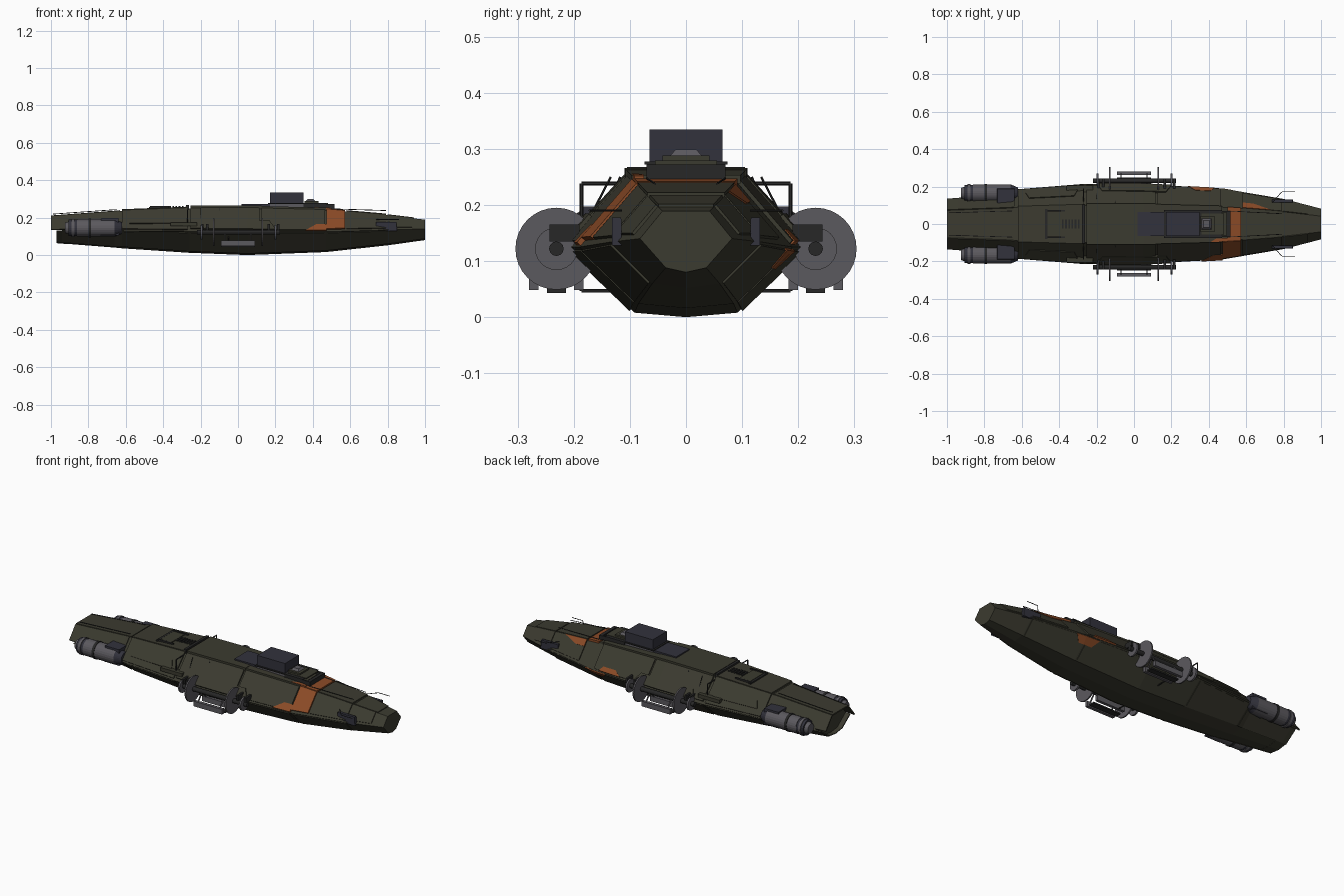
import bpy, bmesh, math
from mathutils import Vector, Matrix

if "Cube" in bpy.data.objects:
    bpy.data.objects.remove(bpy.data.objects["Cube"])

def material(name, c):
    m = bpy.data.materials.new(name)
    m.diffuse_color = (*c, 1)
    m.use_nodes = True
    m.node_tree.nodes["Principled BSDF"].inputs["Base Color"].default_value = m.diffuse_color
    return m

OLIVE = material("olive_hull", (0.044, 0.043, 0.029))
ORANGE = material("burnt_orange", (0.26, 0.07, 0.02))
GREY = material("mid_grey", (0.105, 0.10, 0.112))
NAVY = material("slate_navy", (0.032, 0.032, 0.045))
DARK = material("dark_trim", (0.02, 0.02, 0.02))

def finish(bm, name, mat):
    bmesh.ops.recalc_face_normals(bm, faces=bm.faces)
    me = bpy.data.meshes.new(name)
    bm.to_mesh(me)
    bm.free()
    me.materials.append(mat)
    ob = bpy.data.objects.new(name, me)
    bpy.context.collection.objects.link(ob)
    return ob

def box(name, x, y, z, mat, mirror=False, taper=1.0):
    """Box from ranges; taper shrinks the top; mirror copies it to -y."""
    bm = bmesh.new()
    for s in ((1, -1) if mirror else (1,)):
        vs = bmesh.ops.create_cube(bm, size=1)["verts"]
        for v in vs:
            k = taper if v.co.z > 0 else 1
            v.co = Vector(((x[0] + x[1]) / 2 + v.co.x * (x[1] - x[0]) * k,
                           s * ((y[0] + y[1]) / 2 + v.co.y * (y[1] - y[0]) * k),
                           (z[0] + z[1]) / 2 + v.co.z * (z[1] - z[0])))
    return finish(bm, name, mat)

def tube(bm, a, b, r1, r2, n):
    a, b = Vector(a), Vector(b)
    d = b - a
    rot = d.to_track_quat('Z', 'Y').to_matrix().to_4x4()
    bmesh.ops.create_cone(bm, cap_ends=True, segments=n, radius1=r1, radius2=r2,
                          depth=d.length, matrix=Matrix.Translation((a + b) / 2) @ rot)

def xcyl(name, x0, x1, y, z, r, mat, r2=None, n=24):
    """Mirrored pair of cylinders along x."""
    bm = bmesh.new()
    for s in (1, -1):
        tube(bm, (x0, s * y, z), (x1, s * y, z), r, r if r2 is None else r2, n)
    return finish(bm, name, mat)

def rods(name, paths, r=0.0025, mat=DARK):
    """Mirrored pairs of thin rods along point paths."""
    bm = bmesh.new()
    for p in paths:
        for s in (1, -1):
            q = [(a, s * b, c) for a, b, c in p]
            for i in range(len(q) - 1):
                tube(bm, q[i], q[i + 1], r, r, 6)
    return finish(bm, name, mat)

# Hull stations: x, chine width, chine z, deck width, deck z, bilge width, keel z
ST = [(-0.94, .140, .130, .075, .211, .060, .062),
      (-0.66, .163, .130, .085, .232, .075, .040),
      (-0.62, .186, .130, .090, .236, .080, .036),
      (-0.26, .215, .127, .100, .250, .090, .012),
      (0.05, .213, .125, .100, .252, .092, .000),
      (0.47, .190, .125, .090, .241, .085, .016),
      (0.80, .134, .134, .065, .213, .060, .052),
      (1.00, .082, .140, .042, .189, .036, .080)]

def profile(x):
    i = max(0, min(len(ST) - 2, sum(s[0] <= x for s in ST) - 1))
    a, b = ST[i], ST[i + 1]
    u = (x - a[0]) / (b[0] - a[0])
    w, zc, tw, zt, bw, zb = [p + (q - p) * u for p, q in zip(a[1:], b[1:])]
    return [Vector(p) for p in ((0, zb), (bw, zb + .008), (w, zc), (tw, zt), (0, zt))]

# Core hull loft
bm = bmesh.new()
rings = []
for s in ST:
    p = profile(s[0])
    pts = p + [Vector((-q.x, q.y)) for q in p[3:0:-1]]
    rings.append([bm.verts.new((s[0], q.x, q.y)) for q in pts])
for a, b in zip(rings, rings[1:]):
    for j in range(len(a)):
        k = (j + 1) % len(a)
        bm.faces.new((a[j], a[k], b[k], b[j]))
bm.faces.new(rings[0])
bm.faces.new(rings[-1])
finish(bm, "hull", OLIVE)

def panel(name, seg, x0, x1, t0, t1, mat=OLIVE, h=.007, skew=(0, 0), sides=(1, -1)):
    """Thin plate laid on hull strip seg (0 keel, 1 lower, 2 upper, 3 deck)."""
    xs = [x0] + [s[0] for s in ST if x0 + .01 < s[0] < x1 - .01] + [x1]
    bm = bmesh.new()
    for sd in sides:
        prev = first = None
        for x in xs:
            u = (x - x0) / (x1 - x0)
            ring = []
            for t, off in ((t0, -.003), (t0, h), (t1, h), (t1, -.003)):
                xx = x + (skew[0] + (skew[1] - skew[0]) * u if t == t1 else 0)
                p = profile(xx)
                d = (p[seg + 1] - p[seg]).normalized()
                q = p[seg].lerp(p[seg + 1], t) + Vector((d.y, -d.x)) * off
                ring.append(bm.verts.new((xx, sd * q.x, q.y)))
            if prev:
                for j in range(4):
                    k = (j + 1) % 4
                    bm.faces.new((prev[j], prev[k], ring[k], ring[j]))
            first = first or ring
            prev = ring
        bm.faces.new(first)
        bm.faces.new(prev)
    return finish(bm, name, mat)

# Armour plates: strip, x range, t range, height
for i, (seg, a, b, t0, t1, h) in enumerate((
        (2, -1, -.64, .06, 1, .005), (2, -.62, -.27, .06, 1, .007), (2, -.255, .115, .1, 1, .009),
        (2, .125, .465, .06, 1, .007), (2, .58, .79, .1, 1, .006), (2, .80, .93, .15, 1, .005),
        (3, -1, -.63, 0, 1, .005), (3, -.62, -.27, -.06, 1, .009), (3, -.255, .125, -.1, 1, .014),
        (3, .125, .47, -.08, 1, .012), (3, .58, .79, -.05, 1, .008), (3, .80, .94, 0, 1, .005),
        (1, -.97, -.63, 0, .97, .004), (1, -.61, -.27, .05, .95, .004), (1, -.25, .46, .05, .95, .004),
        (1, .48, .79, .05, .95, .004), (0, -.97, -.9, 0, 1, .001))):
    panel("armour_plate_%d" % i, seg, a, b, t0, t1, OLIVE, h)
# Stepped side blisters amidships
panel("side_blister", 2, -.2, .2, .05, .4, OLIVE, .014, (.03, -.03))
panel("side_strake", 2, -.58, -.3, .3, .6, OLIVE, .012, (.02, -.02))

# Orange markings
panel("orange_side_band", 2, .472, .572, .1, 1, ORANGE, .009, (.0, 0), (-1,))
panel("orange_deck_band", 3, .50, .572, -.05, 1, ORANGE, .009)
panel("orange_low_patch_near", 2, .36, .472, .02, .3, ORANGE, .009, (.06, 0), (-1,))
panel("orange_low_patch_far", 2, .29, .43, .04, .22, ORANGE, .009, (.04, -.02), (1,))
panel("orange_shoulder_wedge", 2, .58, .64, .7, 1, ORANGE, .009, (0, .09), (1,))
panel("orange_deck_patch", 3, .41, .50, -.05, .15, ORANGE, .0135, (.03, 0), (-1,))
panel("orange_belly_patch", 1, .42, .5, .65, .97, ORANGE, .006, (-.03, .03), (1,))

# Bridge and forward deck
box("bridge_base", (.17, .37), (-.065, .065), (.24, .274), GREY)
box("bridge_rear_deck", (.02, .17), (-.063, .063), (.24, .273), NAVY)
box("bridge_plate", (.16, .47), (-.074, .074), (.272, .277), DARK)
box("bridge_block", (.17, .35), (-.065, .065), (.277, .334), NAVY)
box("fore_deck", (.36, .48), (-.055, .055), (.272, .279), OLIVE)
box("fore_deck_rail", (.35, .51), (.062, .070), (.25, .272), DARK, True)
box("fore_crossbar", (.495, .515), (-.07, .07), (.245, .272), DARK)
box("turret_base", (.355, .43), (-.042, .042), (.277, .288), OLIVE)
box("turret", (.36, .415), (-.03, .03), (.286, .299), GREY, taper=.6)

# Rear deck vents and frame
for i in range(6):
    box("vent_slat_%d" % i, (-.385 + i * .017, -.376 + i * .017), (-.025, .025), (.24, .262), DARK)
box("rear_deck_bar", (-.475, -.462), (-.08, .08), (.24, .258), DARK)
box("rear_deck_rail", (-.47, -.37), (.066, .074), (.24, .262), DARK, True)
box("rear_hatch", (-.46, -.39), (-.06, .06), (.24, .259), OLIVE)
box("mid_frame", (-.277, -.262), (-.105, .105), (.235, .268), DARK)

# Engine nacelles
xcyl("nacelle_body", -.86, -.66, .165, .145, .047, GREY)
xcyl("nacelle_band", -.80, -.785, .165, .145, .050, DARK)
xcyl("nacelle_rear_ring", -.905, -.86, .165, .145, .044, NAVY)
xcyl("nacelle_collar", -.89, -.875, .165, .145, .049, GREY)
xcyl("nacelle_nozzle", -.925, -.90, .165, .145, .028, GREY, .036)
xcyl("nacelle_intake", -.66, -.62, .165, .145, .047, NAVY, .03)
box("nacelle_bracket", (-.735, -.635), (.10, .192), (.105, .197), NAVY, True, .92)

# Nose fins
box("nose_fin", (.735, .85), (.115, .132), (.128, .178), NAVY, True, .95)
rods("nose_antenna", [((.74, .115, .19), (.79, .172, .19), (.86, .172, .19))], .002)

# Side rotor assemblies
Y, Z = .231, .122
for x in (-.13, .13):
    xcyl("large_disc", x - .004, x + .004, Y, Z, .073, GREY, n=32)
for x in (-.195, .2):
    xcyl("small_disc", x - .005, x + .005, Y, Z, .038, GREY, n=24)
xcyl("rotor_shaft", -.22, .225, Y, Z, .013, DARK, n=12)
box("rotor_lower_slab", (-.09, .09), (Y - .017, Y + .017), (.043, .051), DARK, True)
box("rotor_outer_slab", (-.092, .092), (.263, .28), (.048, .078), GREY, True)
box("rotor_inner_slab", (-.092, .092), (.183, .2), (.048, .078), GREY, True)
rods("rotor_struts", [((x, .272, .07), (x, Y, Z), (x, .19, .07)) for x in (-.07, .07)], .004, GREY)

# Side brackets beside the rotors
for x in (-.19, -.165, .165, .215):
    box("side_bracket", (x - .006, x + .006), (.19, .243), (.135, .165), DARK, True)
box("side_pipe_box", (-.36, -.22), (.17, .205), (.155, .175), OLIVE, True)

# Handrails and antennas
rods("hand_rails", [((-.27, .12, .238), (-.27, .186, .238), (-.27, .186, .15)),
                    ((-.05, .09, .047), (-.05, .186, .047), (-.05, .186, .11))], .0035)
rods("antennas", [((-.2, .165, .19), (-.2, .134, .25)), ((-.1, .14, .20), (-.1, .117, .25)),
                  ((.5, .07, .247), (.79, .055, .238)), ((-.99, .06, .219), (-.65, .07, .243))], .002)
